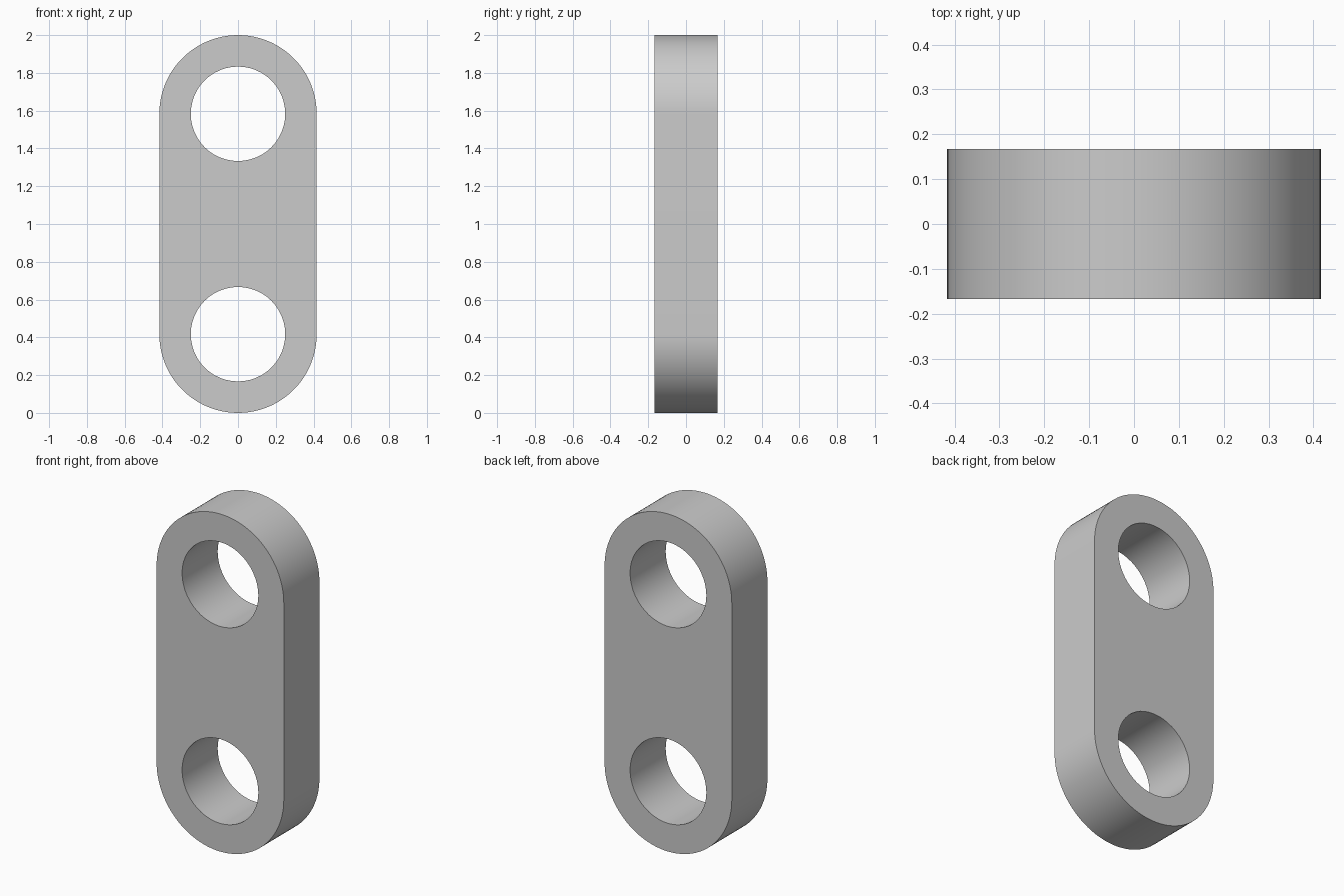
import bpy
import bmesh
from math import pi, cos, sin, radians
from mathutils import Vector

cube = bpy.data.objects.get("Cube")
if cube:
    bpy.data.objects.remove(cube, do_unlink=True)

RADIUS, HOLE, DEPTH = 5 / 12, 0.25, 1 / 3
LOW, HIGH = RADIUS, 2 - RADIUS
STEPS = 48


def arc(z, radius, start, sweep, count):
    angles = [start + sweep * i / STEPS for i in range(count)]
    return [(radius * cos(a), -DEPTH / 2, z + radius * sin(a)) for a in angles]


def add_loop(bm, points):
    verts = [bm.verts.new(p) for p in points]
    return [bm.edges.new((v, verts[i - 1])) for i, v in enumerate(verts)]


# Rounded outline with a round hole at each end
bm = bmesh.new()
edges = add_loop(bm, arc(HIGH, RADIUS, 0, pi, STEPS + 1) + arc(LOW, RADIUS, pi, pi, STEPS + 1))
for z in (LOW, HIGH):
    edges += add_loop(bm, arc(z, HOLE, 0, 2 * pi, STEPS))
bmesh.ops.triangle_fill(bm, use_beauty=True, edges=edges, normal=Vector((0, -1, 0)))

# Thickness from front to back
solid = bmesh.ops.extrude_face_region(bm, geom=bm.faces[:], use_keep_orig=True)
moved = [v for v in solid["geom"] if isinstance(v, bmesh.types.BMVert)]
bmesh.ops.translate(bm, verts=moved, vec=(0, DEPTH, 0))
bmesh.ops.recalc_face_normals(bm, faces=bm.faces[:])

mesh = bpy.data.meshes.new("link_plate")
bm.to_mesh(mesh)
bm.free()
link = bpy.data.objects.new("link_plate", mesh)
bpy.context.collection.objects.link(link)

# Plain grey finish
grey = bpy.data.materials.new("grey")
grey.use_nodes = True
color = (0.6, 0.6, 0.6, 1)
grey.diffuse_color = color
grey.node_tree.nodes["Principled BSDF"].inputs["Base Color"].default_value = color
mesh.materials.append(grey)

# Smooth curved walls, crisp rims
bpy.ops.object.select_all(action="DESELECT")
link.select_set(True)
bpy.context.view_layer.objects.active = link
bpy.ops.object.shade_smooth_by_angle(angle=radians(30))
